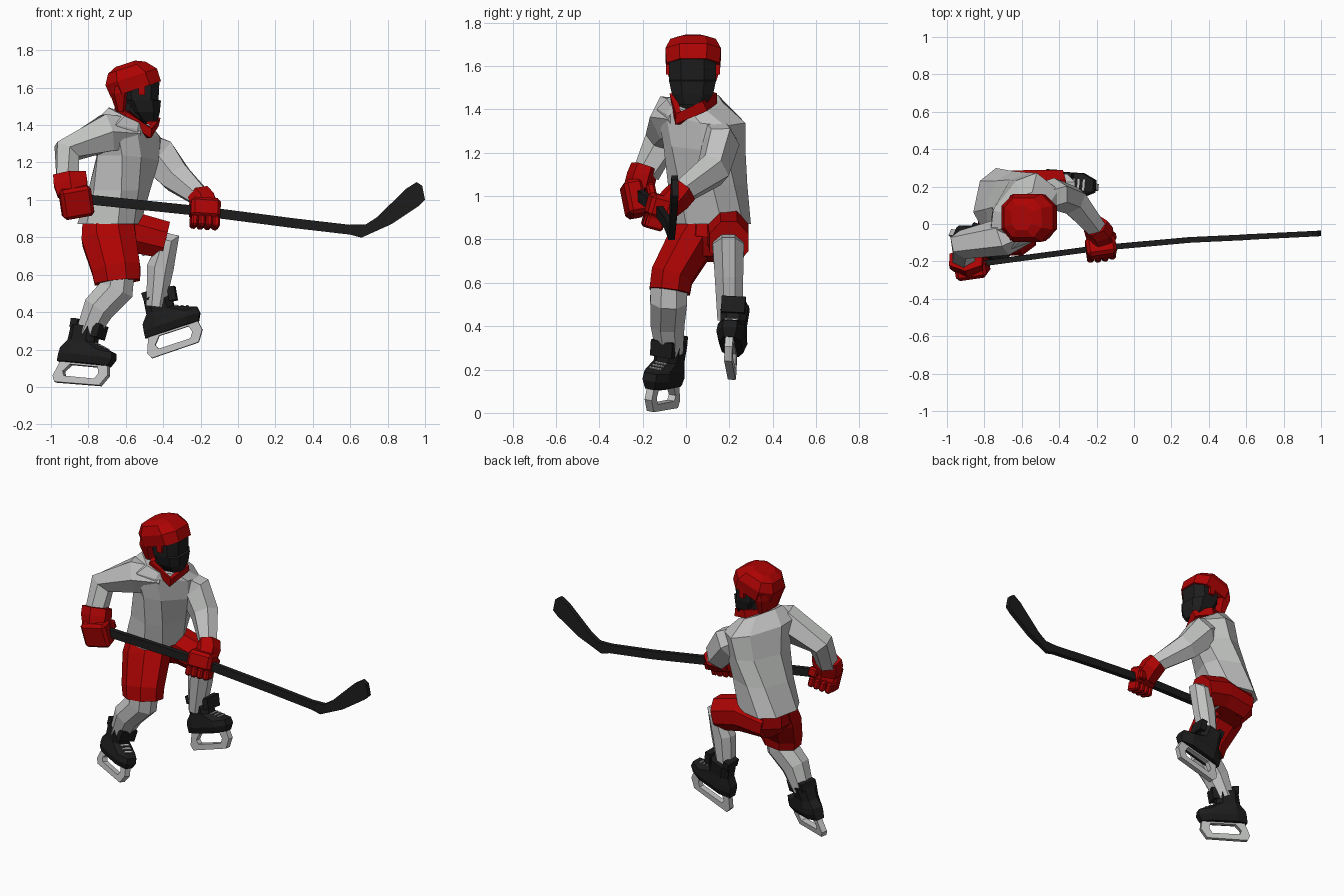
import bpy, bmesh, math
from mathutils import Vector, Matrix, Euler

cube = bpy.data.objects.get("Cube")
if cube:
    bpy.data.objects.remove(cube)


def material(name, rgb):
    m = bpy.data.materials.new(name)
    m.use_nodes = True
    m.diffuse_color = (*rgb, 1)
    bsdf = m.node_tree.nodes["Principled BSDF"]
    bsdf.inputs["Base Color"].default_value = (*rgb, 1)
    bsdf.inputs["Roughness"].default_value = 0.8
    return m


RED = material("red", (0.42, 0.001, 0.001))
GREY = material("pale_grey", (0.53, 0.54, 0.53))
BLACK = material("black", (0.012, 0.012, 0.012))


def finish(name, bm, mat):
    bmesh.ops.recalc_face_normals(bm, faces=bm.faces)
    mesh = bpy.data.meshes.new(name)
    bm.to_mesh(mesh)
    bm.free()
    mesh.materials.append(mat)
    ob = bpy.data.objects.new(name, mesh)
    bpy.context.collection.objects.link(ob)
    return ob


def loft(name, rings, mat, matrix=Matrix(), closed=False):
    """Skin a list of equally long point rings."""
    bm = bmesh.new()
    loops = [[bm.verts.new(matrix @ Vector(p)) for p in r] for r in rings]
    n = len(loops[0])
    pairs = list(zip(loops, loops[1:] + loops[:1] if closed else loops[1:]))
    for a, b in pairs:
        for i in range(n):
            j = (i + 1) % n
            bm.faces.new((a[i], a[j], b[j], b[i]))
    if not closed:
        bm.faces.new(loops[0])
        bm.faces.new(loops[-1])
    return finish(name, bm, mat)


def tube(name, path, radii, mat, n=8, up=(0, 1, 0), closed=False):
    """Tube along a path with a pair of half sizes at each point."""
    pts = [Vector(p) for p in path]
    last = len(pts) - 1
    rings = []
    for k, (p, (a, b)) in enumerate(zip(pts, radii)):
        before = pts[k - 1] if closed else pts[max(k - 1, 0)]
        after = pts[(k + 1) % len(pts)] if closed else pts[min(k + 1, last)]
        t = ((p - before).normalized() + (after - p).normalized()).normalized()
        side = Vector(up).cross(t).normalized()
        other = t.cross(side)
        s = 1 / math.cos(math.pi / n)
        angles = [(i + 0.5) * math.tau / n for i in range(n)]
        rings.append([p + side * a * s * math.cos(q) + other * b * s * math.sin(q)
                      for q in angles])
    return loft(name, rings, mat, closed=closed)


def oct_ring(x0, x1, w, z, cy=0.0):
    """Level eight-sided ring from x0 to x1 with half width w."""
    c, d = (x0 + x1) / 2, (x1 - x0) / 2
    shape = ((1, .5), (.55, 1), (-.55, 1), (-1, .5), (-1, -.5), (-.55, -1), (.55, -1), (1, -.5))
    return [(c + d * f, cy + w * g, z) for f, g in shape]


def pose(loc, yaw=0, pitch=0, roll=0):
    angles = [math.radians(v) for v in (roll, pitch, yaw)]
    return Matrix.Translation(loc) @ Euler(angles, 'XYZ').to_matrix().to_4x4()


def block(name, loc, size, mat, matrix=Matrix(), bevel=0.0):
    bm = bmesh.new()
    bmesh.ops.create_cube(bm, size=1, matrix=matrix @ Matrix.Translation(loc)
                          @ Matrix.Diagonal((*size, 1)))
    if bevel:
        bmesh.ops.bevel(bm, geom=bm.edges[:], offset=bevel, segments=1, affect='EDGES')
    return finish(name, bm, mat)


# Jersey body, twisting and leaning from hem to collar
rings = []
for cx, cy, z, d, w, yaw, roll, pitch in (
        (-.69, .115, .872, .155, .17, -12, 0, 0),
        (-.635, .1, 1.05, .145, .165, -22, 0, 0),
        (-.59, .085, 1.22, .143, .175, -33, .1, 0),
        (-.585, .07, 1.37, .135, .2, -38, .2, .1),
        (-.575, .04, 1.44, .1, .12, -38, .25, .4)):
    turn = pose((cx, cy, z), yaw)
    rings.append([turn @ Vector((x, y, -roll * y - pitch * x))
                  for x, y, _ in oct_ring(-d, d, w, 0)])
loft("jersey_body", rings, GREY)

# Sleeves
tube("right_sleeve", [(-.56, .0, 1.355), (-.7, -.07, 1.358), (-.915, -.11, 1.26), (-.91, -.185, 1.1)],
     [(.08, .08), (.1, .088), (.07, .07), (.06, .055)], GREY, 6)
tube("left_sleeve", [(-.535, .12, 1.305), (-.425, .16, 1.235), (-.33, .125, 1.12), (-.195, -.03, 1.01)],
     [(.07, .075), (.1, .075), (.08, .07), (.05, .05)], GREY, 6)

# Collar with its point at the chest
tube("collar", [(-.475, -.035, 1.355), (-.435, .08, 1.415), (-.53, .125, 1.45),
                (-.645, .075, 1.47), (-.595, -.055, 1.45)],
     [(.017, .025)] * 5, RED, 4, (0, 0, 1), True)

# Head, neck and mask
tube("neck", [(-.56, .04, 1.4), (-.54, .035, 1.54)], [(.07, .07), (.07, .08)], BLACK)
loft("face_mask", [oct_ring(-.52, -.43, .06, 1.42, .03), oct_ring(-.57, -.418, .095, 1.47, .03),
                   oct_ring(-.6, -.412, .108, 1.53, .03), oct_ring(-.61, -.425, .108, 1.535, .03),
                   oct_ring(-.62, -.42, .108, 1.632, .03)], BLACK)

# Helmet: tilted shell, neck guard and ear guards
head = pose((-.555, .033, 1.6), pitch=-18)
loft("helmet_shell", [oct_ring(-.135, .147, .123, -.012), oct_ring(-.142, .147, .128, .06),
                      oct_ring(-.11, .1, .105, .114), oct_ring(-.06, .05, .065, .136)], RED, head)
loft("helmet_neck_guard", [oct_ring(-.65, -.605, .085, 1.47, .033), oct_ring(-.685, -.585, .12, 1.57, .033),
                           oct_ring(-.685, -.56, .122, 1.61, .033)], RED)
for side, name in ((1, "left"), (-1, "right")):
    block(name + "_ear_guard", (-.515, .033 + side * .112, 1.605), (.035, .025, .09), RED)

# Shorts
tube("shorts_seat", [(-.69, .115, .885), (-.685, .11, .8), (-.67, .11, .71)],
     [(.135, .15), (.14, .158), (.08, .1)], RED)
tube("right_shorts_leg", [(-.695, .07, .88), (-.69, .025, .79), (-.652, -.065, .63), (-.645, -.075, .56)],
     [(.135, .1), (.145, .108), (.13, .097), (.122, .094)], RED)
tube("left_shorts_leg", [(-.73, .17, .8), (-.55, .195, .825), (-.388, .198, .785)],
     [(.09, .112), (.108, .094), (.1, .09)], RED)

# Socks
tube("right_sock", [(-.64, -.078, .6), (-.65, -.08, .52), (-.745, -.085, .42), (-.81, -.075, .28)],
     [(.085, .085), (.093, .085), (.085, .078), (.06, .062)], GREY)
tube("left_sock", [(-.5, .197, .775), (-.385, .195, .76), (-.415, .198, .64), (-.44, .203, .43)],
     [(.075, .07), (.085, .072), (.072, .066), (.05, .058)], GREY)


# Skates: boot, tongue, laces and an open blade frame
def skate(side, m):
    loft(side + "_boot", [oct_ring(-.15, .15, .05, -.01), oct_ring(-.145, .17, .066, .03),
                          oct_ring(-.14, .165, .062, .065), oct_ring(-.105, .05, .058, .108),
                          oct_ring(-.095, .05, .066, .19)], BLACK, m)
    block(side + "_heel_tab", (-.075, 0, .2), (.04, .1, .05), BLACK, m)
    block(side + "_tongue", (.035, 0, .18), (.04, .11, .075), BLACK, m @ pose((0, 0, 0), pitch=8))
    slope = m @ pose((.09, 0, .094), pitch=20.5)
    for i in range(3):
        block(f"{side}_lace_{i + 1}", ((i - 1) * .028, 0, 0), (.011, .06, .009), GREY, slope)
    outer = [(-.13, 0), (.145, 0), (.155, -.06), (.115, -.118), (-.15, -.122), (-.165, -.09)]
    inner = [(-.075, -.02), (.09, -.02), (.1, -.055), (.08, -.085), (-.1, -.085), (-.11, -.06)]
    t = .018
    rings = [[(x, y, z) for x, z in loop] for loop, y in
             ((outer, -t), (outer, t), (inner, t), (inner, -t))]
    loft(side + "_skate_blade", rings, GREY, m, True)


skate("right", pose((-.822, -.102, .132), -25, 5, -10))
skate("left", pose((-.355, .21, .315), -4, -18, -3))

# Stick shaft and its angled blade
tube("stick_shaft", [(-.88, -.22, 1.01), (-.2, -.13, .94), (.3, -.085, .875), (.62, -.07, .838)],
     [(.026, .015)] * 4, BLACK, 4)
outline = [(.6, .867), (.68, .867), (.74, .905), (.9, 1.06), (.955, 1.095), (.985, 1.075),
           (1, 1.0), (.97, .97), (.82, .87), (.66, .798), (.6, .814)]
loft("stick_blade", [[(x, -.07 + .02 * (x - .6) / .4 + o, z) for x, z in outline]
                     for o in (-.015, .015)], BLACK)


# Gloves: cuff, back of the hand, fingers round the shaft and a thumb
def glove(side, cuff, sizes, m, palm_y, palm_size, finger_y):
    tube(side + "_glove_cuff", cuff, sizes, RED, 6)
    block(side + "_glove_palm", (0, palm_y, .085 - palm_size[2] / 2), palm_size, RED, m, .018)
    for i in range(4):
        block(f"{side}_glove_finger_{i + 1}", ((i - 1.5) * .039, finger_y, -.045),
              (.037, .1 - .01 * abs(i - 1.5), .065), RED, m, .01)
    block(side + "_glove_thumb", (.06, .05, .02), (.06, .04, .06), RED, m, .01)


glove("right", [(-.9, -.19, 1.135), (-.895, -.205, 1.09), (-.885, -.22, 1.03)],
      [(.088, .056), (.09, .06), (.08, .06)], pose((-.868, -.215, .99), 8, -10, 10),
      -.025, (.17, .09, .165), .015)
glove("left", [(-.205, -.01, 1.025), (-.185, -.045, .99), (-.175, -.1, .94)],
      [(.06, .06), (.068, .062), (.065, .055)], pose((-.178, -.13, .922), 8, 4, -15),
      0, (.16, .11, .11), -.01)
